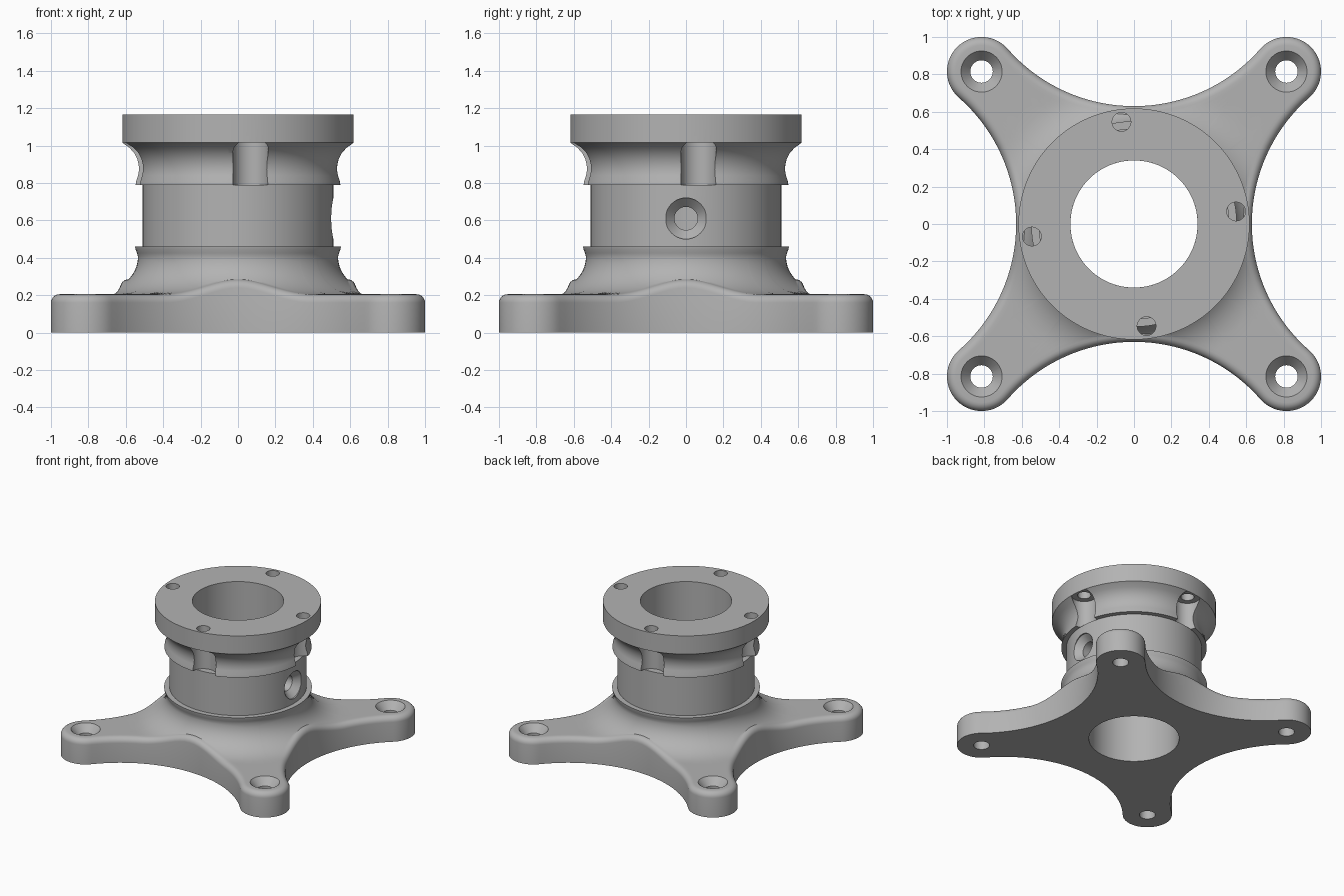
import bpy, bmesh, math
from math import sin, cos, pi, radians, atan2, hypot, sqrt
from mathutils import Matrix

if "Cube" in bpy.data.objects:
    bpy.data.objects.remove(bpy.data.objects["Cube"])

GREY = (0.45, 0.45, 0.45, 1)
metal = bpy.data.materials.new("plain_grey")
metal.use_nodes = True
metal.diffuse_color = GREY
metal.node_tree.nodes["Principled BSDF"].inputs["Base Color"].default_value = GREY

BORE, TIP, TIP_R, WAIST, PLATE, EDGE = 0.34, 0.815, 0.185, 0.63, 0.205, 0.045


def skin(name, rings, hollow):
    """Bridge rings of equal length; hollow joins last to first, else cap ends."""
    bm = bmesh.new()
    rows = [[bm.verts.new(p) for p in ring] for ring in rings]
    n = len(rows[0])
    pairs = list(zip(rows, rows[1:]))
    if hollow:
        pairs.append((rows[-1], rows[0]))
    else:
        bm.faces.new(rows[0])
        bm.faces.new(rows[-1])
    for a, b in pairs:
        for i in range(n):
            j = (i + 1) % n
            bm.faces.new((a[i], a[j], b[j], b[i]))
    bmesh.ops.recalc_face_normals(bm, faces=bm.faces[:])
    mesh = bpy.data.meshes.new(name)
    bm.to_mesh(mesh)
    bm.free()
    obj = bpy.data.objects.new(name, mesh)
    bpy.context.collection.objects.link(obj)
    mesh.materials.append(metal)
    return obj


def lathe(name, profile, hollow=False, n=48):
    angles = [2 * pi * i / n for i in range(n)]
    rings = [[(r * cos(a), r * sin(a), z) for a in angles] for r, z in profile]
    return skin(name, rings, hollow)


def cut(target, cutter):
    mod = target.modifiers.new("cut", "BOOLEAN")
    mod.operation, mod.solver, mod.object = "DIFFERENCE", "EXACT", cutter
    bpy.context.view_layer.objects.active = target
    bpy.ops.object.modifier_apply(modifier=mod.name)
    bpy.data.objects.remove(cutter)


def finish(obj):
    bpy.ops.object.select_all(action="DESELECT")
    obj.select_set(True)
    bpy.context.view_layer.objects.active = obj
    bpy.ops.object.shade_smooth_by_angle(angle=radians(32))


# Star outline: round tips joined by tangent concave arcs
k = WAIST - TIP_R
arc_c = (2 * TIP**2 - k**2) / (2 * (TIP - k))
arc_r = arc_c - WAIST
start = atan2(-TIP, arc_c - TIP)
end = pi / 2 - start
outline = []  # position and outward normal
for q in range(4):
    quarter = []
    for i in range(28):
        a = start + (end - start) * i / 28
        quarter.append((TIP + TIP_R * cos(a), TIP + TIP_R * sin(a), cos(a), sin(a)))
    b0 = end - pi
    b1 = -pi - b0
    for i in range(36):
        b = b0 + (b1 - b0) * i / 36
        quarter.append((arc_r * cos(b), arc_c + arc_r * sin(b), -cos(b), -sin(b)))
    c, s = cos(q * pi / 2), sin(q * pi / 2)
    outline += [(c * x - s * y, s * x + c * y, c * u - s * v, s * u + c * v)
                for x, y, u, v in quarter]

# Height of the plate top, flaring up into the neck
NECK, FLARE, RISE = 0.535, 0.25, 0.2


def top_height(r):
    t = max(0.0, 1 - max(0.0, r - NECK) / FLARE)
    return PLATE + RISE * (1 - sqrt(1 - t * t))


inset = [(x - EDGE * u, y - EDGE * v) for x, y, u, v in outline]
heights = [top_height(hypot(x, y)) for x, y in inset]
angles = [atan2(y, x) for x, y in inset]


def circle(r, z):
    return [(r * cos(a), r * sin(a), z) for a in angles]


# Mounting base: plate, rounded edge, flare and lip
rings = [circle(BORE, 0), [(x, y, 0) for x, y, u, v in outline]]
for step in range(7):
    a = step / 6 * pi / 2
    d, drop = EDGE * (1 - cos(a)), EDGE * (1 - sin(a))
    rings.append([(x - d * u, y - d * v, h - drop)
                  for (x, y, u, v), h in zip(outline, heights)])
STEPS = 14
for i in range(STEPS - 1, -1, -1):
    t = (i / STEPS) ** 2
    ring = []
    for (x, y), a in zip(inset, angles):
        px = x * t + NECK * cos(a) * (1 - t)
        py = y * t + NECK * sin(a) * (1 - t)
        ring.append((px, py, top_height(hypot(px, py))))
    rings.append(ring)
for r, z in ((0.54, 0.425), (0.548, 0.445), (0.55, 0.46), (BORE, 0.46)):
    rings.append(circle(r, z))
base = skin("mounting_base", rings, True)

# Countersunk bolt holes in the four tips
SINK = [(0.06, -0.1), (0.06, PLATE - 0.06), (0.11, PLATE), (0.11, 0.4)]
for sx in (-1, 1):
    for sy in (-1, 1):
        hole = lathe("bolt_cutter", SINK)
        hole.location = (sx * TIP, sy * TIP, 0)
        cut(base, hole)
finish(base)

# Column with a grooved collar and a top flange
column = lathe("column", [
    (BORE, 0.46), (0.51, 0.46), (0.51, 0.79), (0.548, 0.79), (0.545, 0.81),
    (0.535, 0.84), (0.53, 0.87), (0.532, 0.9), (0.54, 0.93), (0.556, 0.96),
    (0.58, 0.987), (0.618, 1.015), (0.618, 1.165), (BORE, 1.165)], True, 128)

# Screw holes through the flange, with open pockets beneath
for i in range(4):
    a = radians(7.0 + 90 * i)
    hole = lathe("screw_cutter", [(0.095, 0.79), (0.095, 1.015), (0.05, 1.015), (0.05, 1.3)])
    hole.location = (0.55 * cos(a), 0.55 * sin(a), 0)
    cut(column, hole)

# Countersunk side port
port = lathe("port_cutter", [(0.062, 0.2), (0.062, 0.45), (0.11, 0.5), (0.11, 0.7)])
port.matrix_world = Matrix.Translation((0, 0, 0.61)) @ Matrix.Rotation(pi / 2, 4, "Y")
cut(column, port)
finish(column)
